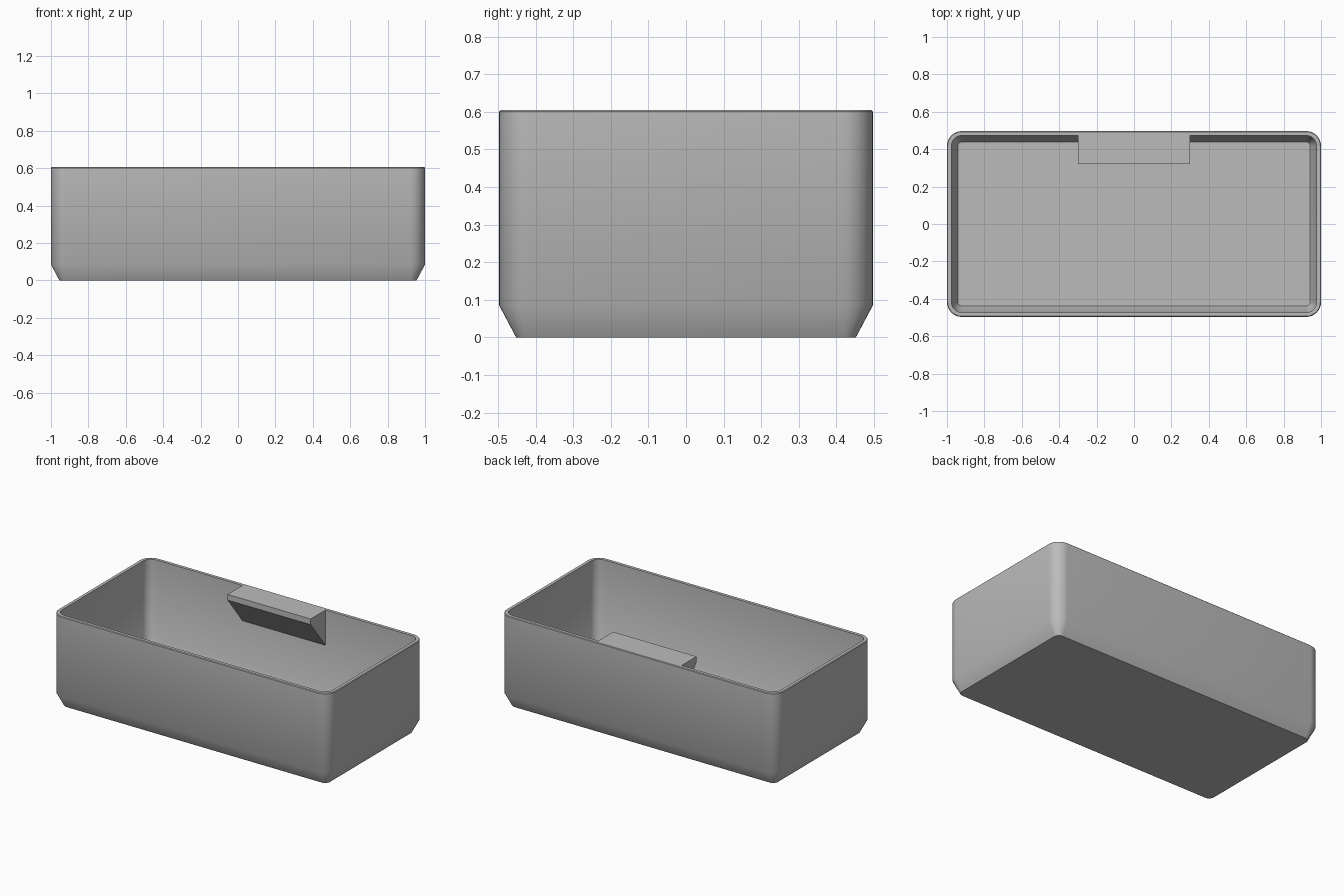
import bpy, bmesh, math

cube = bpy.data.objects.get("Cube")
if cube:
    bpy.data.objects.remove(cube, do_unlink=True)

HALF_X, HALF_Y, HEIGHT, RADIUS = 1.0, 0.497, 0.605, 0.08
WALL, CORNER_STEPS = 0.024, 8

grey = bpy.data.materials.new("plain grey")
grey.use_nodes = True
colour = (0.5, 0.5, 0.5, 1)
grey.diffuse_color = colour
grey.node_tree.nodes["Principled BSDF"].inputs["Base Color"].default_value = colour


def ring(bm, inset, z):
    """Rounded rectangle of vertices, inset from the outer outline."""
    r = RADIUS - inset
    cx, cy = HALF_X - RADIUS, HALF_Y - RADIUS
    verts = []
    for quarter, (sx, sy) in enumerate(((1, 1), (-1, 1), (-1, -1), (1, -1))):
        for i in range(CORNER_STEPS + 1):
            a = (quarter + i / CORNER_STEPS) * math.pi / 2
            verts.append(bm.verts.new((sx * cx + r * math.cos(a),
                                       sy * cy + r * math.sin(a), z)))
    return verts


def finish(bm, name):
    bmesh.ops.recalc_face_normals(bm, faces=bm.faces)
    mesh = bpy.data.meshes.new(name)
    bm.to_mesh(mesh)
    bm.free()
    mesh.materials.append(grey)
    obj = bpy.data.objects.new(name, mesh)
    bpy.context.collection.objects.link(obj)
    bpy.ops.object.select_all(action="DESELECT")
    obj.select_set(True)
    bpy.context.view_layer.objects.active = obj
    bpy.ops.object.shade_smooth_by_angle(angle=math.radians(30))
    return obj


# Open box: (inset, height) from the underside, over the rim, to the inner floor
profile = [(0.045, 0), (0, 0.085), (0, HEIGHT - 0.004), (0.004, HEIGHT),
           (WALL, HEIGHT), (WALL, 0.09), (0.058, 0.025)]
bm = bmesh.new()
rings = [ring(bm, inset, z) for inset, z in profile]
for low, high in zip(rings, rings[1:]):
    n = len(low)
    for i in range(n):
        j = (i + 1) % n
        bm.faces.new((low[i], low[j], high[j], high[i]))
bm.faces.new(rings[0])
bm.faces.new(rings[-1])
finish(bm, "box_shell")

# Label shelf: wedge section extruded along the back wall
back = HALF_Y - WALL
section = [(back, HEIGHT), (0.32, HEIGHT), (0.32, 0.568), (back, 0.375)]
bm = bmesh.new()
face = bm.faces.new([bm.verts.new((-0.3, y, z)) for y, z in section])
extruded = bmesh.ops.extrude_face_region(bm, geom=[face])
bmesh.ops.translate(bm, vec=(0.6, 0, 0),
                    verts=[v for v in extruded["geom"] if isinstance(v, bmesh.types.BMVert)])
finish(bm, "label_shelf")
